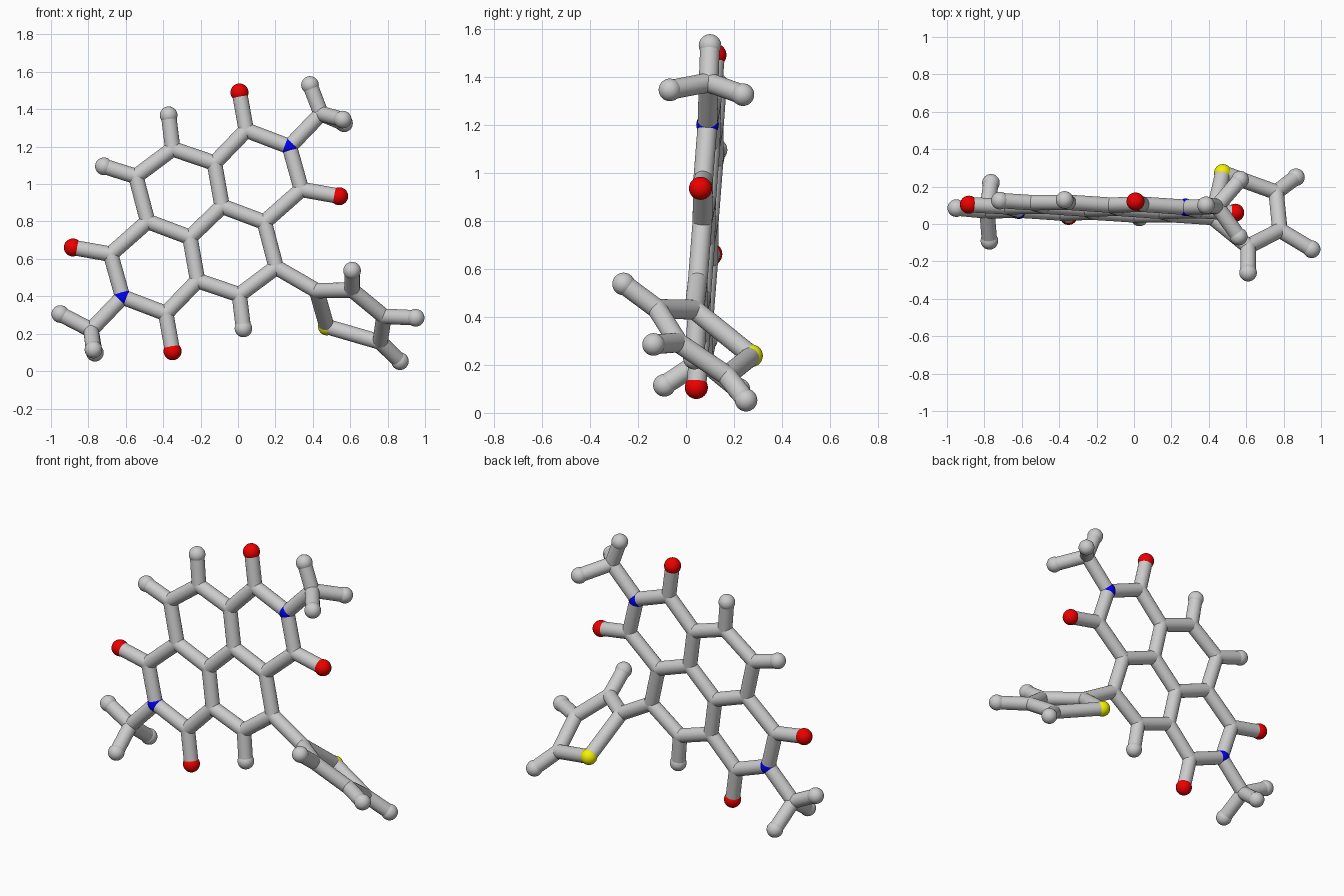
import bpy, bmesh
from mathutils import Vector, Matrix

if "Cube" in bpy.data.objects:
    bpy.data.objects.remove(bpy.data.objects["Cube"])

BOND_R, ATOM_R, END_R = 0.041, 0.047, 0.048
CENTRE = (-0.171, 0.798)


def core_point(dx, dz):
    """Place a point on the slightly tilted plane of the fused rings."""
    x, z = CENTRE[0] + dx, CENTRE[1] + dz
    return Vector((x, 0.021 - 0.043 * x + 0.067 * z, z))


def material(name, colour):
    m = bpy.data.materials.new(name)
    m.diffuse_color = colour
    m.use_nodes = True
    m.node_tree.nodes["Principled BSDF"].inputs["Base Color"].default_value = m.diffuse_color
    return m


def add_ball(bm, p, r):
    bmesh.ops.create_uvsphere(bm, u_segments=32, v_segments=16, radius=r,
                              matrix=Matrix.Translation(p))


def add_rod(bm, a, b):
    d = b - a
    rot = d.to_track_quat('Z', 'Y').to_matrix().to_4x4()
    bmesh.ops.create_cone(bm, cap_ends=True, segments=32, radius1=BOND_R,
                          radius2=BOND_R, depth=d.length,
                          matrix=Matrix.Translation((a + b) / 2) @ rot)


def finish(bm, name, mat=None):
    me = bpy.data.meshes.new(name)
    bm.to_mesh(me)
    bm.free()
    ob = bpy.data.objects.new(name, me)
    bpy.context.collection.objects.link(ob)
    if mat:
        me.materials.append(mat)
    bpy.context.view_layer.objects.active = ob
    ob.select_set(True)
    bpy.ops.object.shade_smooth_by_angle()
    ob.select_set(False)


# Half of the flat fused-ring core; the other half is its point reflection
half = {
    'Cb': (0.086, 0.083), 'Cc': (0.045, 0.314), 'Cd': (-0.178, 0.390),
    'Ce': (-0.375, 0.243), 'Cf': (-0.312, 0.002), 'Ck': (0.215, 0.490),
    'Cl': (0.510, 0.173), 'N': (0.446, 0.402), 'Cm': (0.615, 0.578),
    'O1': (0.179, 0.692), 'O2': (0.712, 0.137), 'Hd': (-0.200, 0.570),
}
atoms = {}
for k, (dx, dz) in half.items():
    atoms[k] = core_point(dx, dz)
    atoms[k + "'"] = core_point(-dx, -dz)

half_bonds = "Cb-Cc Cc-Cd Cd-Ce Ce-Cf Cf-Cb' Cc-Ck Ck-N N-Cl Cl-Cf' Ck-O1 Cl-O2 N-Cm Cd-Hd"
bonds = [("Cb", "Cb'")]
for pair in half_bonds.split():
    a, b = pair.split('-')
    bonds.append((a, b))
    bonds.append(tuple(n[:-1] if n.endswith("'") else n + "'" for n in (a, b)))

# Ring hydrogen, methyl hydrogens and the twisted five-sided ring
atoms['He'] = core_point(-0.546, 0.297)
extra = {
    'H1': (0.385, 0.10, 1.53), 'H2': (0.56, -0.067, 1.345), 'H3': (0.567, 0.237, 1.325),
    'H4': (-0.95, 0.085, 0.305), 'H5': (-0.773, -0.09, 0.115), 'H6': (-0.765, 0.22, 0.098),
    'Cp': (0.42, 0.035, 0.43), 'Cq': (0.61, -0.12, 0.433), 'Cr': (0.78, -0.033, 0.293),
    'Cs': (0.76, 0.17, 0.155), 'S': (0.475, 0.273, 0.238),
    'Hq': (0.61, -0.26, 0.537), 'Hr': (0.95, -0.135, 0.285), 'Hs': (0.866, 0.25, 0.053),
}
atoms.update({k: Vector(v) for k, v in extra.items()})
for pair in ("Ce-He Cm-H1 Cm-H2 Cm-H3 Cm'-H4 Cm'-H5 Cm'-H6 Ce'-Cp "
             "Cp-Cq Cq-Cr Cr-Cs Cs-S S-Cp Cq-Hq Cr-Hr Cs-Hs").split():
    bonds.append(tuple(pair.split('-')))

# Rods
bm = bmesh.new()
for a, b in bonds:
    add_rod(bm, atoms[a], atoms[b])
finish(bm, "bond_rods")

# Balls, grouped by kind
kinds = {
    'C': ("carbon_joints", BOND_R, None),
    'H': ("hydrogen_balls", ATOM_R, None),
    'O': ("oxygen_balls", END_R, material("red", (0.85, 0.0, 0.0, 1))),
    'N': ("nitrogen_balls", ATOM_R, material("blue", (0.0, 0.0, 0.85, 1))),
    'S': ("sulphur_ball", ATOM_R, material("yellow", (0.9, 0.9, 0.0, 1))),
}
for key, (name, r, mat) in kinds.items():
    bm = bmesh.new()
    for k, p in atoms.items():
        if k[0] == key:
            add_ball(bm, p, r)
    finish(bm, name, mat)
